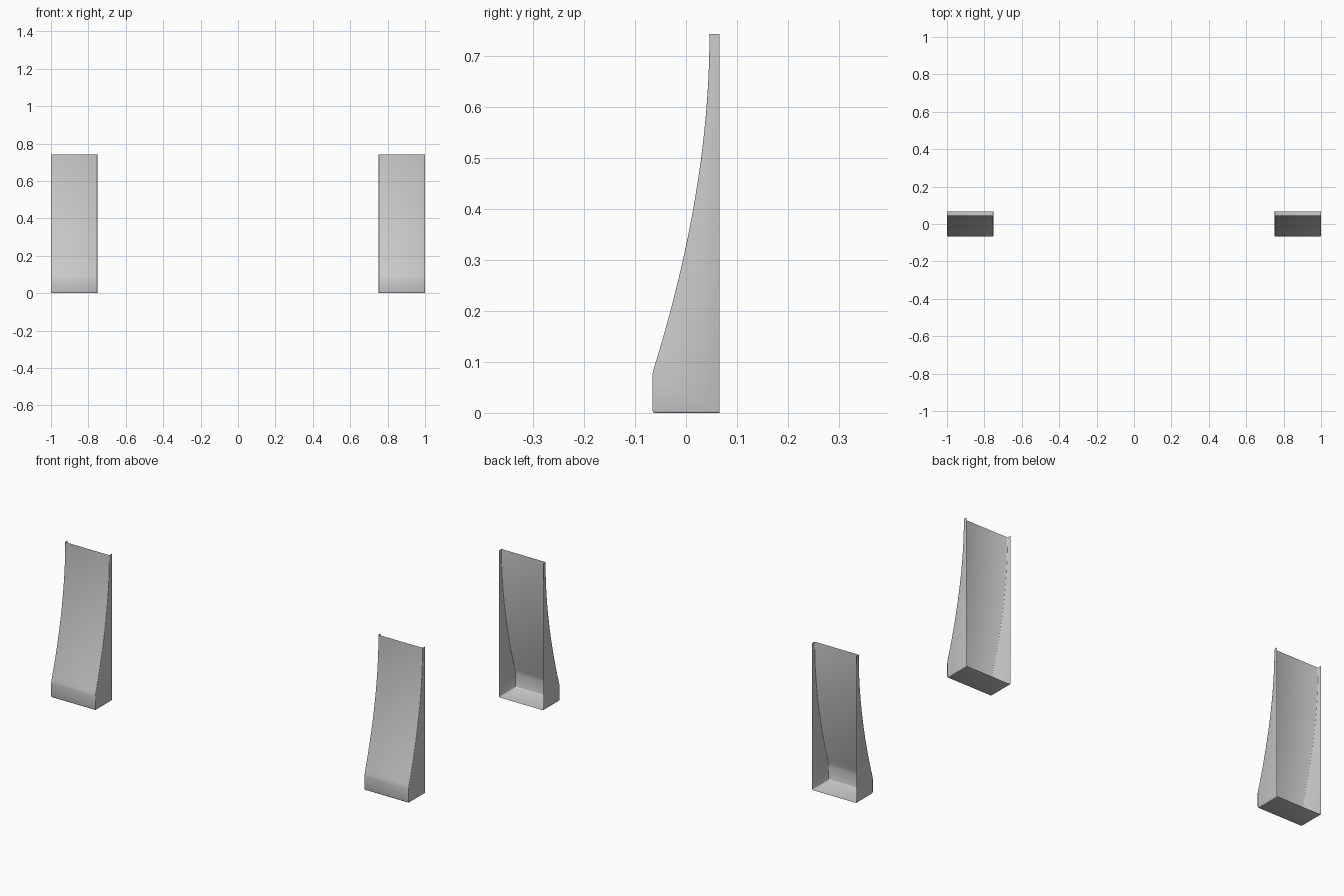
import bpy, bmesh, math

if "Cube" in bpy.data.objects:
    bpy.data.objects.remove(bpy.data.objects["Cube"])

BACK, HEIGHT, WIDTH = 0.066, 0.742, 0.248

# Side profile (y, z): base, rounded toe, then the concave sweep up to the top
PROFILE = [(BACK, 0.0), (-0.061, 0.0), (-0.0645, 0.0015), (-0.066, 0.006),
           (-0.066, 0.073), (-0.065, 0.079), (-0.0615, 0.092)]
START, CTRL, END = (-0.0615, 0.092), (0.046, 0.44), (0.046, HEIGHT)
STEPS = 20
for i in range(1, STEPS + 1):
    t = i / STEPS
    PROFILE.append(tuple((1 - t) ** 2 * a + 2 * t * (1 - t) * b + t * t * c
                         for a, b, c in zip(START, CTRL, END)))


def make_guard(name, x0):
    """Thin shell, open at the back and top."""
    bm = bmesh.new()
    left = [bm.verts.new((x0, y, z)) for y, z in PROFILE]
    right = [bm.verts.new((x0 + WIDTH, y, z)) for y, z in PROFILE]
    seams = []
    # base and curved front
    for i in range(len(PROFILE) - 1):
        bm.faces.new((left[i], left[i + 1], right[i + 1], right[i]))
        seams += [bm.edges.get((left[i], left[i + 1])),
                  bm.edges.get((right[i], right[i + 1]))]
    # side walls
    for x, side in ((x0, left), (x0 + WIDTH, right)):
        bm.faces.new(side + [bm.verts.new((x, BACK, HEIGHT))])
    bmesh.ops.recalc_face_normals(bm, faces=bm.faces[:])
    # the base must point down
    base = min(bm.faces, key=lambda f: f.calc_center_median().z)
    if base.normal.z > 0:
        bmesh.ops.reverse_faces(bm, faces=bm.faces[:])
    # softened corners between the walls and the curved face
    bmesh.ops.bevel(bm, geom=seams, offset=0.003, segments=2, profile=0.5,
                    affect='EDGES', clamp_overlap=True)
    mesh = bpy.data.meshes.new(name)
    bm.to_mesh(mesh)
    bm.free()
    obj = bpy.data.objects.new(name, mesh)
    bpy.context.collection.objects.link(obj)
    bpy.ops.object.select_all(action='DESELECT')
    obj.select_set(True)
    bpy.context.view_layer.objects.active = obj
    bpy.ops.object.shade_smooth_by_angle(angle=math.radians(50))
    return obj


make_guard("left_curved_guard", -1.0)
make_guard("right_curved_guard", 1.0 - WIDTH)
